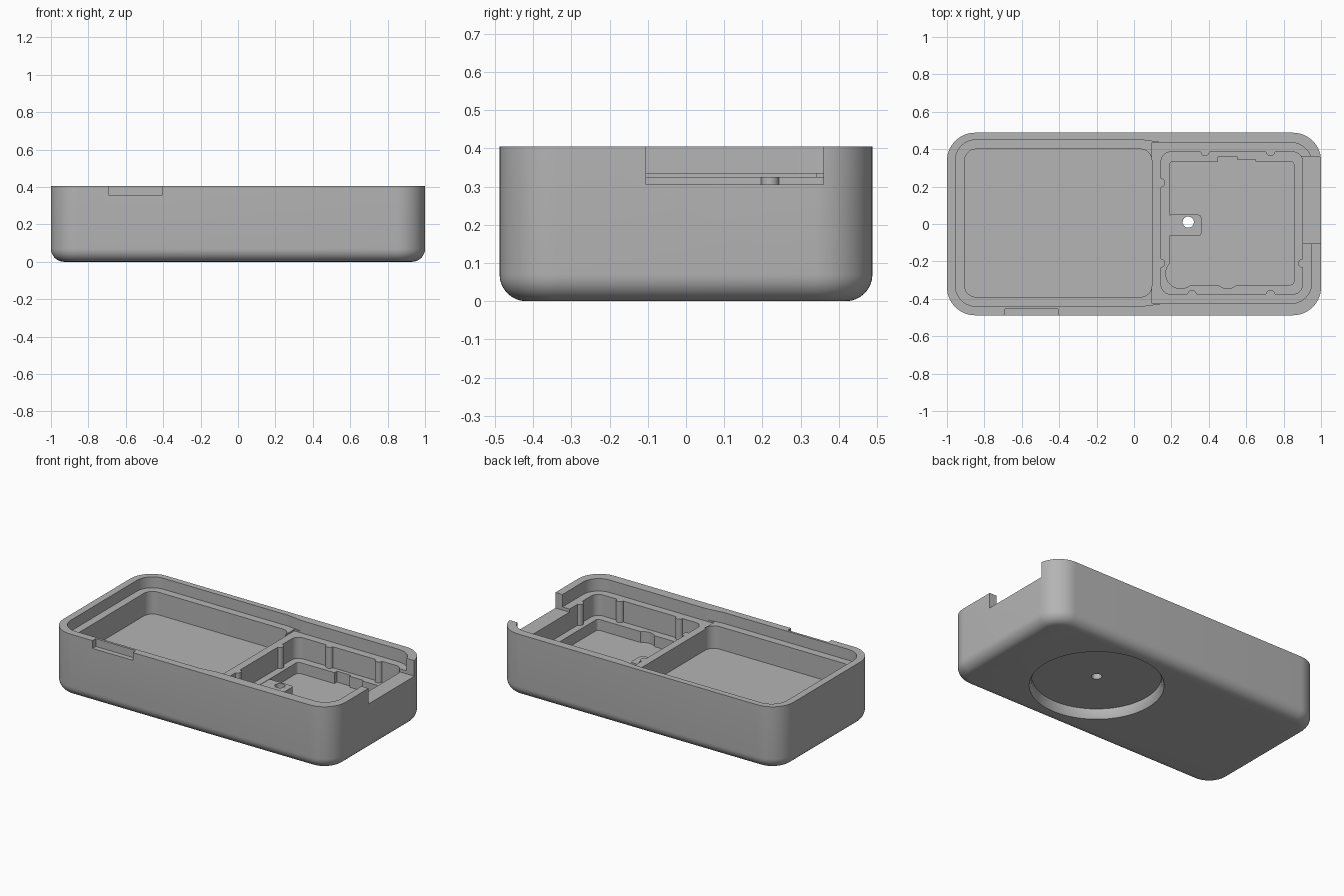
import bpy, bmesh, math
from mathutils import Vector

if "Cube" in bpy.data.objects:
    bpy.data.objects.remove(bpy.data.objects["Cube"], do_unlink=True)

grey = bpy.data.materials.new("plain_grey")
grey.use_nodes = True
grey.diffuse_color = (0.46, 0.46, 0.46, 1)
grey.node_tree.nodes["Principled BSDF"].inputs["Base Color"].default_value = (0.46, 0.46, 0.46, 1)


def rounded(corners, seg=10):
    """Outline through (x, y, radius) corners, each replaced by an arc."""
    out = []
    for i, (x, y, r) in enumerate(corners):
        p = Vector((x, y))
        a = (Vector(corners[i - 1][:2]) - p).normalized()
        b = (Vector(corners[(i + 1) % len(corners)][:2]) - p).normalized()
        if r == 0:
            out.append(p)
            continue
        half = a.angle(b) / 2
        centre = p + (a + b).normalized() * r / math.sin(half)
        u = p + a * r / math.tan(half) - centre
        w = p + b * r / math.tan(half) - centre
        sweep = u.angle(w)
        for k in range(seg + 1):
            t = k / seg
            out.append(centre + (u * math.sin((1 - t) * sweep) + w * math.sin(t * sweep)) / math.sin(sweep))
    return out


def rect(x0, x1, y0, y1, r=0.0, seg=10):
    return rounded([(x0, y0, r), (x1, y0, r), (x1, y1, r), (x0, y1, r)], seg)


def circle(x, y, r, n=64):
    return [Vector((x + r * math.cos(k * math.tau / n), y + r * math.sin(k * math.tau / n))) for k in range(n)]


def loft(name, layers):
    """Closed solid through (outline, z) layers of equal point count."""
    bm = bmesh.new()
    rings = [[bm.verts.new((p.x, p.y, z)) for p in outline] for outline, z in layers]
    n = len(rings[0])
    for lo, hi in zip(rings, rings[1:]):
        for i in range(n):
            j = (i + 1) % n
            bm.faces.new((lo[i], lo[j], hi[j], hi[i]))
    bm.faces.new(rings[0][::-1])
    bm.faces.new(rings[-1])
    bmesh.ops.recalc_face_normals(bm, faces=bm.faces)
    me = bpy.data.meshes.new(name)
    bm.to_mesh(me)
    bm.free()
    me.materials.append(grey)
    ob = bpy.data.objects.new(name, me)
    bpy.context.collection.objects.link(ob)
    return ob


def prism(name, outline, z0, z1):
    return loft(name, [(outline, z0), (outline, z1)])


def combine(tool, operation="DIFFERENCE"):
    mod = body.modifiers.new(tool.name, "BOOLEAN")
    mod.operation, mod.solver, mod.object = operation, "EXACT", tool
    bpy.context.view_layer.objects.active = body
    bpy.ops.object.modifier_apply(modifier=mod.name)
    bpy.data.objects.remove(tool, do_unlink=True)


# Outer shell with rounded corners and a filleted underside
F, H = 0.07, 0.405
layers = []
for k in range(9):
    a = k / 8 * math.pi / 2
    d = F * (1 - math.sin(a))
    layers.append((rect(-1 + d, 1 - d, -0.488 + d, 0.488 - d, 0.15 - d, 14), F * (1 - math.cos(a))))
layers.append((layers[-1][0], H))
body = loft("case_body", layers)

# Lid recess, slightly narrower around the right compartment
TOP = 0.5
lid = rounded([(-0.955, -0.44, 0.11), (0.04, -0.44, 0.1), (0.15, -0.425, 0.1), (0.95, -0.425, 0.11),
               (0.95, 0.435, 0.11), (0.15, 0.435, 0.1), (0.04, 0.45, 0.1), (-0.955, 0.45, 0.11)])
combine(prism("lid_recess", lid, 0.335, TOP))
lower = rounded([(0.095, -0.425, 0), (0.95, -0.425, 0.11), (0.95, 0.435, 0.11), (0.095, 0.435, 0)])
combine(prism("divider_recess", lower, 0.325, TOP))

# Two compartments
combine(prism("left_compartment", rect(-0.905, 0.095, -0.39, 0.4, 0.06), 0.19, TOP))
combine(prism("right_compartment", rect(0.145, 0.9, -0.375, 0.385, 0.05), 0.19, TOP))

# Deep pocket with its clearance bulges and steps
FLOOR = 0.12
combine(prism("pocket", rect(0.19, 0.855, -0.325, 0.335, 0.02), FLOOR, 0.3))
combine(prism("corner_bulge", circle(0.25, -0.265, 0.08), FLOOR, 0.3))
combine(prism("front_bulge", circle(0.5, -0.275, 0.07), FLOOR, 0.3))
combine(prism("back_step", rect(0.45, 0.55, 0.3, 0.36), FLOOR, 0.3))
combine(prism("back_step_small", rect(0.54, 0.65, 0.3, 0.345), FLOOR, 0.3))

# Retaining ribs on the right compartment walls
for x, y in [(0.38, 0.387), (0.73, 0.387), (0.31, -0.377), (0.73, -0.377),
             (0.143, 0.22), (0.143, -0.21), (0.902, -0.21)]:
    combine(prism("rib", circle(x, y, 0.024, 20), 0.17, 0.325), "UNION")

# Boss in the pocket, round underside seat, and through hole
combine(prism("boss", rect(0.18, 0.36, -0.065, 0.05, 0.018), 0.1, 0.188), "UNION")
CX, CY = 0.29, 0.01
combine(loft("underside_seat", [(circle(CX, CY, 0.405, 96), -0.03), (circle(CX, CY, 0.375, 96), 0.03),
                                (circle(CX, CY, 0.375, 96), 0.06)]))
combine(prism("through_hole", circle(CX, CY, 0.03, 32), -0.1, 0.3))

# Openings in the end wall and the front rim
combine(prism("end_opening", rect(0.885, 1.1, -0.105, 0.36), 0.305, TOP))
combine(prism("front_notch", rect(-0.69, -0.405, -0.6, -0.455), 0.355, TOP))

# Smooth curves, sharp edges
bpy.ops.object.select_all(action="DESELECT")
body.select_set(True)
bpy.context.view_layer.objects.active = body
bpy.ops.object.shade_smooth_by_angle(angle=math.radians(28))
